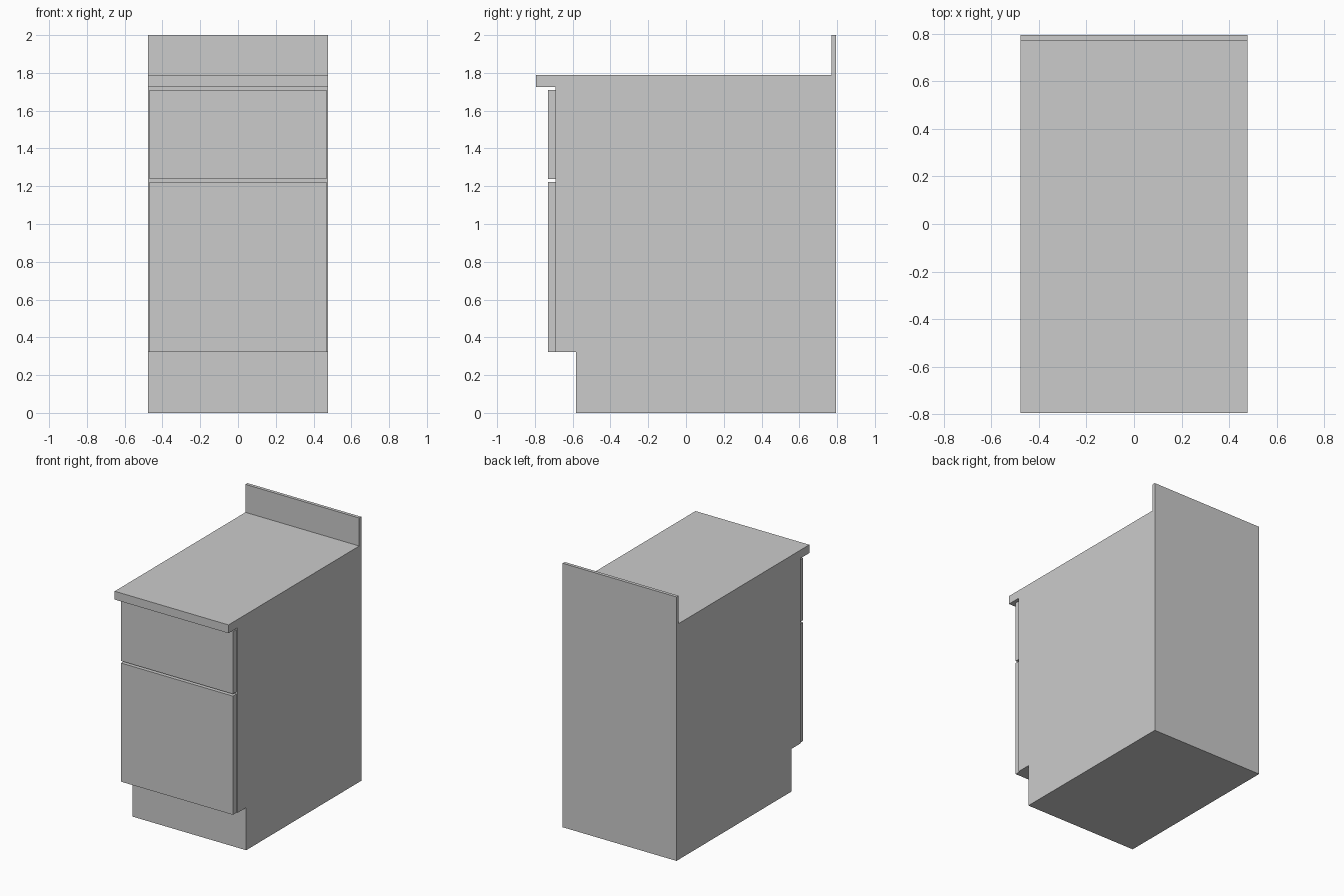
import bpy
import bmesh

if "Cube" in bpy.data.objects:
    bpy.data.objects.remove(bpy.data.objects["Cube"])

HALF_W = 0.477      # half width of carcass and worktop
FRONT_HALF_W = 0.469  # half width of drawer and door fronts
BACK = 0.795


def extrude_profile(name, profile, half_w):
    """Extrude a (y, z) outline across x, centred on x = 0."""
    bm = bmesh.new()
    face = bm.faces.new([bm.verts.new((-half_w, y, z)) for y, z in profile])
    ext = bmesh.ops.extrude_face_region(bm, geom=[face])
    verts = [g for g in ext["geom"] if isinstance(g, bmesh.types.BMVert)]
    bmesh.ops.translate(bm, verts=verts, vec=(2 * half_w, 0, 0))
    bmesh.ops.recalc_face_normals(bm, faces=bm.faces)
    mesh = bpy.data.meshes.new(name)
    bm.to_mesh(mesh)
    bm.free()
    obj = bpy.data.objects.new(name, mesh)
    bpy.context.collection.objects.link(obj)
    return obj


def box(name, y0, y1, z0, z1, half_w):
    return extrude_profile(name, [(y0, z0), (y1, z0), (y1, z1), (y0, z1)], half_w)


# Carcass with recessed toe kick
extrude_profile("carcass", [(-0.583, 0), (BACK, 0), (BACK, 1.725),
                            (-0.69, 1.725), (-0.69, 0.323), (-0.583, 0.323)], HALF_W)

# Worktop with upstand along the back edge
extrude_profile("worktop", [(-0.795, 1.725), (BACK, 1.725), (BACK, 2.0),
                            (0.77, 2.0), (0.77, 1.788), (-0.795, 1.788)], HALF_W)

# Drawer and door fronts
for name, z0, z1 in (("drawer_front", 1.238, 1.709), ("door_front", 0.323, 1.222)):
    box(name, -0.731, -0.69, z0, z1, FRONT_HALF_W)
